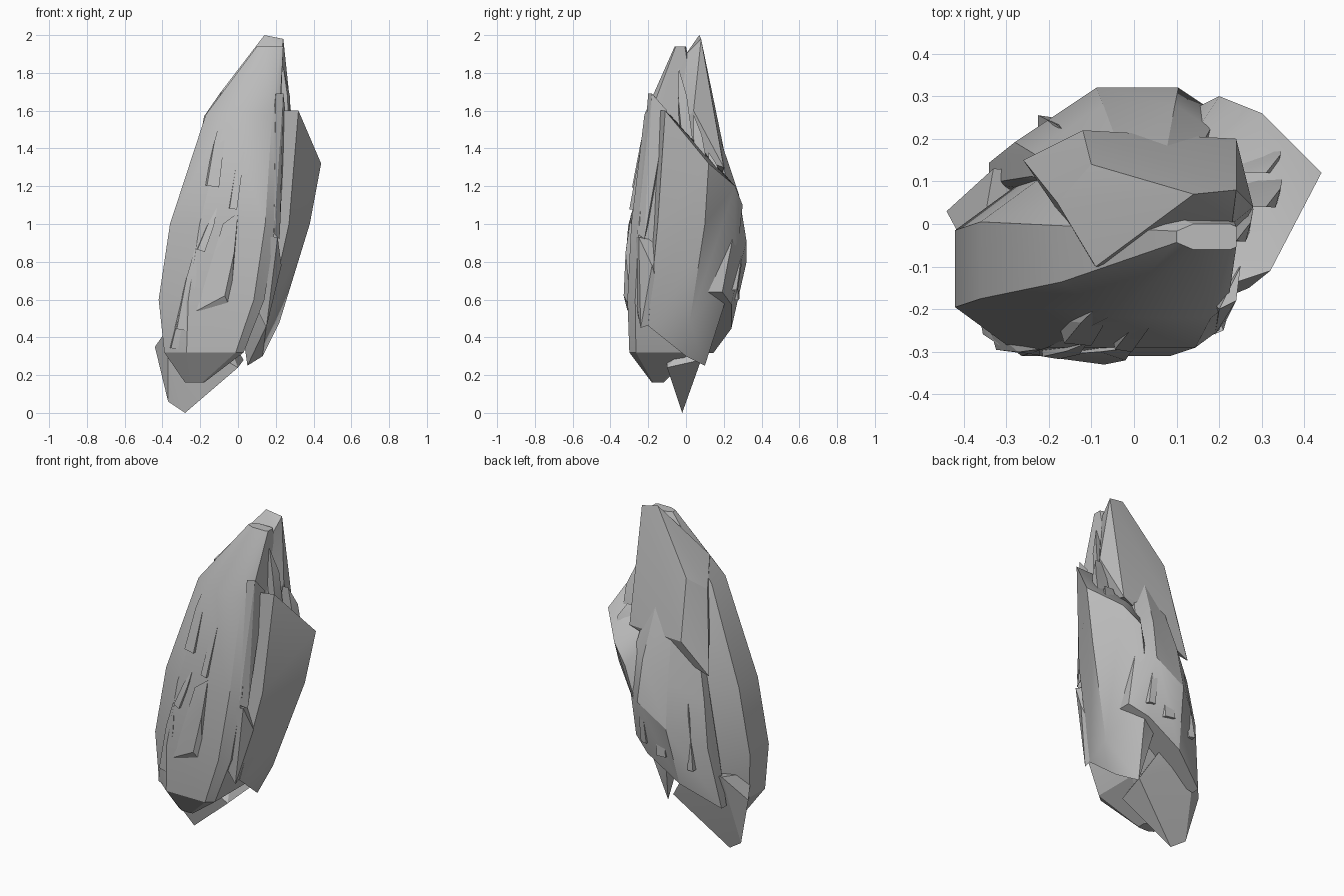
import bpy
import bmesh
import math
from mathutils import Vector
from mathutils.bvhtree import BVHTree

default_cube = bpy.data.objects.get("Cube")
if default_cube:
    bpy.data.objects.remove(default_cube, do_unlink=True)

# One plain stone material
stone = bpy.data.materials.new("stone grey")
stone.use_nodes = True
stone_colour = (.5, .5, .5, 1)
stone.diffuse_color = stone_colour
stone.node_tree.nodes["Principled BSDF"].inputs["Base Color"].default_value = stone_colour


def chunk(name, corners, sharp_angle=24):
    """Split-stone block: the convex hull of its corners."""
    bm = bmesh.new()
    for corner in corners:
        bm.verts.new(corner)
    hull = bmesh.ops.convex_hull(bm, input=bm.verts[:])
    spare = set(hull["geom_interior"]) | set(hull["geom_unused"])
    spare_verts = [item for item in spare if isinstance(item, bmesh.types.BMVert)]
    bmesh.ops.delete(bm, geom=spare_verts, context="VERTS")
    bmesh.ops.dissolve_limit(bm, angle_limit=math.radians(4),
                             verts=bm.verts[:], edges=bm.edges[:])
    bmesh.ops.recalc_face_normals(bm, faces=bm.faces[:])
    mesh = bpy.data.meshes.new(name)
    bm.to_mesh(mesh)
    bm.free()
    mesh.materials.append(stone)
    block = bpy.data.objects.new(name, mesh)
    bpy.context.collection.objects.link(block)
    bpy.ops.object.select_all(action="DESELECT")
    block.select_set(True)
    bpy.context.view_layer.objects.active = block
    bpy.ops.object.shade_smooth_by_angle(angle=math.radians(sharp_angle))
    return block


def section(sides, right_cut, left_cut, tilt):
    """Outline with cut corners, given by its height and four sides; tilt raises its left."""
    height, right, left, front, back = sides
    width, depth = left - right, back - front
    outline = []
    for x, inward, cut in ((right, width, right_cut), (left, -width, left_cut)):
        for y, toward_middle in ((front, depth), (back, -depth)):
            for corner_x, corner_y in ((x + inward * cut, y), (x, y + toward_middle * cut)):
                outline.append((corner_x, corner_y, height + tilt * corner_x))
    return outline


def stack(name, sections, right_cut, left_cut, tilt=0):
    """Block hulled around a stack of outlines."""
    corners = []
    for sides in sections:
        corners.extend(section(sides, right_cut, left_cut, tilt))
    return chunk(name, corners)


def flake(name, foot, tip, outward, width, lift=.03):
    """Thin splinter lying on the rock, blunt at the foot and pointed at the tip."""
    side = (tip - foot).cross(outward).normalized() * width / 2
    rise, sink = outward * lift, outward * -lift * 2
    shoulder = foot.lerp(tip, .6)
    corners = [foot + side + sink, foot - side + sink, tip + sink, tip,
               foot + side + rise, foot - side * .6 + rise * .7,
               shoulder + side * .8 + rise, shoulder - side * .5 + rise * .6]
    chunk(name, corners, sharp_angle=15)


def add_splinters(host, outward, spans):
    """Lay splinters on the host's surface; each span is foot x, z and tip x, z."""
    mesh = host.data
    surface = BVHTree.FromPolygons([vertex.co for vertex in mesh.vertices],
                                   [list(face.vertices) for face in mesh.polygons])
    for number, (foot_x, foot_z, tip_x, tip_z) in enumerate(spans):
        ends = []
        for x, z in ((foot_x, foot_z), (tip_x, tip_z)):
            start = Vector((x, outward.y, z))
            hit = surface.ray_cast(start, -outward)[0]
            if hit:
                ends.append(hit)
        if len(ends) == 2:
            flake(f"{host.name}_splinter_{number}", *ends, outward,
                  width=.08 if number % 2 else .05, lift=.02)


# Main body: tall leaning front slab
main_body = stack("main_body", [
    (1.94, .1, .24, -.06, 0),
    (1.75, -.04, .23, -.14, .04),
    (1.58, -.17, .22, -.22, .08),
    (1, -.36, .2, -.29, .12),
    (.6, -.42, .14, -.31, .1),
    (.32, -.39, .03, -.3, .05),
    (.16, -.28, -.18, -.18, -.12)], right_cut=.28, left_cut=.1)

# Back slab: ends in a tilted overhanging ledge
back_slab = stack("back_slab", [
    (1.5, -.12, .12, 0, .15),
    (1.1, -.24, .18, 0, .28),
    (.85, -.28, .2, 0, .32),
    (.52, -.34, .2, 0, .24)], right_cut=.4, left_cut=.2, tilt=.6)

# Spire: flat-backed summit behind the main slab
chunk("spire", [
    (.14, .07, 2), (.24, .08, 1.98), (.23, 0, 1.9), (-.09, -.1, 1.7),
    (-.1, .14, 1.65), (-.18, .05, 1.57), (.24, .2, 1.3), (-.12, .22, 1.3),
    (.28, .04, 1.6), (.2, -.1, 1.4), (-.26, .15, 1.1)])

# Left slab: recessed wedge on the model's left
chunk("left_slab", [
    (.32, -.11, 1.6), (.2, -.15, 1.6), (.44, .12, 1.32),
    (.3, .26, 1.2), (.2, .3, 1.1), (.38, .1, 1), (.3, .05, .74),
    (.22, .02, .48), (.13, 0, .3), (.05, .1, .25), (.27, -.15, 1),
    (.15, -.2, .46), (0, 0, 1.5), (0, .2, .6), (.12, .26, .75)], sharp_angle=40)

# Bottom point: wedge under the body
chunk("bottom_point", [
    (-.28, -.02, 0), (-.37, 0, .06), (-.44, .03, .35), (-.37, -.1, .45),
    (0, -.1, .24), (.03, .08, .28), (-.33, .13, .5), (-.1, .12, .5)])

# Raised front rib with a blunt wedge foot
chunk("front_rib", [
    (-.22, -.31, .54), (-.07, -.33, .62), (-.04, -.29, .55),
    (-.02, -.32, .85), (0, -.29, 1.06), (-.08, -.3, 1), (-.1, -.2, .7)])

# Long crack edge between the main body and the left slab
chunk("upper_crack_edge", [
    (.2, -.2, 1.69), (.24, -.18, 1.69), (.19, -.26, .95),
    (.22, -.22, .92), (.25, -.1, 1.6), (.15, -.15, 1.2)])
chunk("lower_crack_edge", [
    (.16, -.27, .93), (.21, -.25, .93), (.1, -.28, .7), (.1, -.26, .55),
    (.15, -.24, .45), (.23, -.18, .78), (.14, -.1, .5), (.15, -.1, .9)])

# Splinters on the front and back
front, back = Vector((0, -1, 0)), Vector((0, 1, 0))
add_splinters(main_body, front, [
    (-.03, 1.08, .06, 1.7), (-.14, 1.2, -.08, 1.6), (-.2, .86, -.11, 1.09),
    (-.3, .44, -.22, .9), (-.34, .34, -.27, .65)])
add_splinters(back_slab, back, [
    (-.2, .55, -.14, 1.1), (-.02, .6, .03, 1.2), (.1, .65, .1, 1)])

# Jagged teeth along the left shoulder
left = Vector((1, 0, 0))
for number, (x, y, z) in enumerate([(.25, 0, 1.45), (.32, .08, 1.3), (.32, .16, 1.2)]):
    foot = Vector((x, y, z))
    tip = foot + Vector((-.01, -.04, .38 - number * .1))
    flake(f"shoulder_tooth_{number}", foot, tip, left, width=.07)
